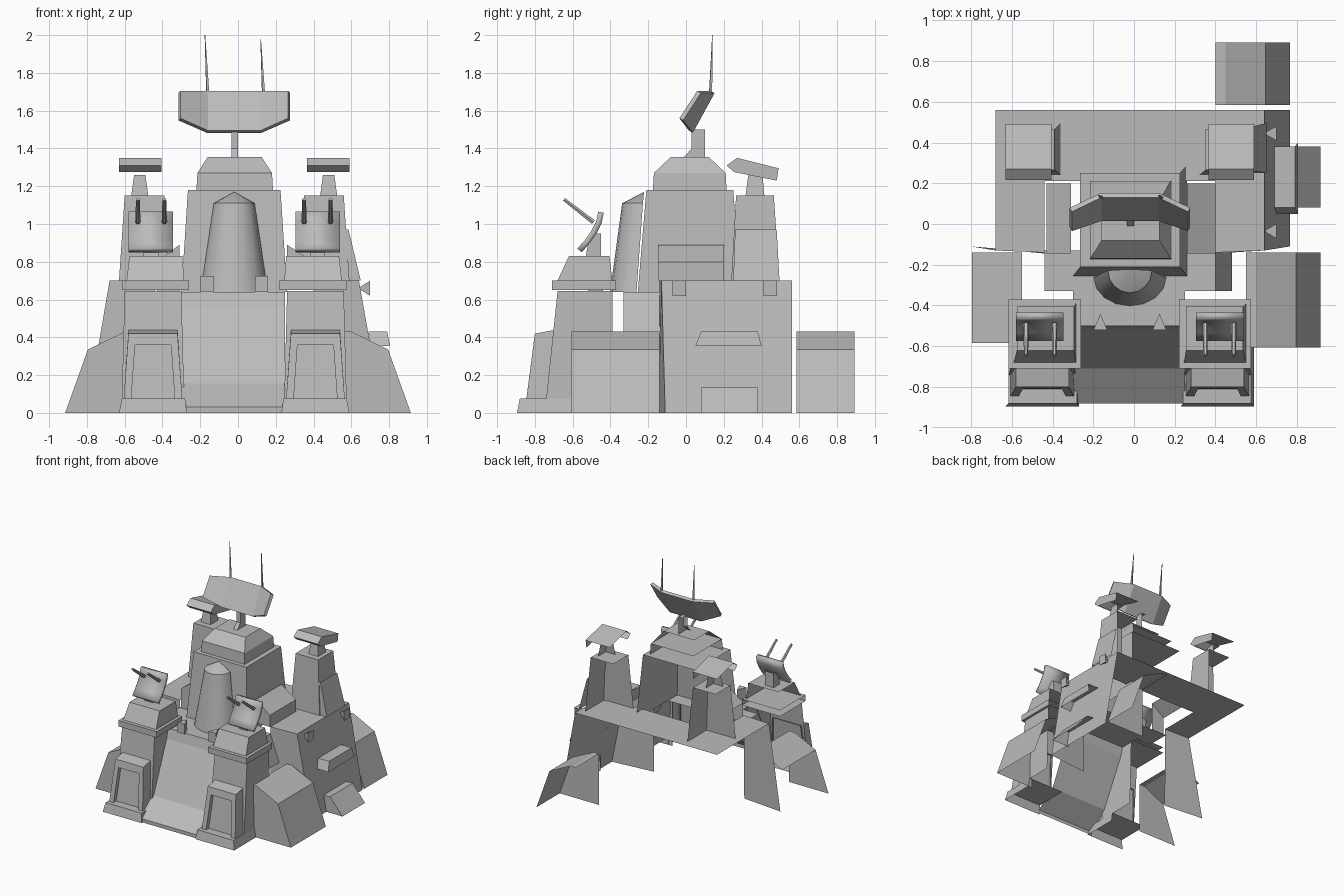
import bpy, math
from mathutils import Vector

if "Cube" in bpy.data.objects:
    bpy.data.objects.remove(bpy.data.objects["Cube"])

grey = bpy.data.materials.new("concrete_grey")
grey.diffuse_color = (0.5, 0.5, 0.5, 1)
grey.use_nodes = True
grey.node_tree.nodes["Principled BSDF"].inputs["Base Color"].default_value = grey.diffuse_color
AXIS = -0.02  # symmetry plane of the building


def sheet(name, verts, faces):
    me = bpy.data.meshes.new(name)
    me.from_pydata([tuple(v) for v in verts], [], faces)
    me.materials.append(grey)
    me.update()
    ob = bpy.data.objects.new(name, me)
    bpy.context.collection.objects.link(ob)
    return ob


def block(name, bottom, top, z0, z1, sides="frt", mirror=False):
    """Tapered block, rectangles as (x0, x1, y0, y1); only listed sides are made."""
    if mirror:
        bottom, top = [(2 * AXIS - r[1], 2 * AXIS - r[0], r[2], r[3]) for r in (bottom, top)]
    v = []
    for (x0, x1, y0, y1), z in ((bottom, z0), (top, z1)):
        v += [(x0, y0, z), (x1, y0, z), (x1, y1, z), (x0, y1, z)]
    table = {"f": (0, 1, 5, 4), "r": (1, 2, 6, 5), "t": (4, 5, 6, 7),
             "l": (3, 0, 4, 7), "b": (2, 3, 7, 6), "d": (3, 2, 1, 0)}
    return sheet(name, v, [table[s] for s in sides])


def strip(name, pts, a, b, axis, feet=None):
    """Open profile swept from a to b; feet closes the cap at a."""
    def put(p, t):
        return (p[0], t, p[1]) if axis == "y" else (t, p[0], p[1])
    n = len(pts)
    v = [put(p, a) for p in pts] + [put(p, b) for p in pts]
    f = [(i, i + 1, n + i + 1, n + i) for i in range(n - 1)]
    if feet is not None:
        v += [put(p, a) for p in feet]
        f.append(tuple(reversed(list(range(n)) + list(range(2 * n, 2 * n + len(feet))))))
    return sheet(name, v, f)


def rod(name, p, q, r0, r1, n=5):
    p, q = Vector(p), Vector(q)
    rot = (q - p).to_track_quat("Z", "Y")
    ring = [rot @ Vector((math.cos(k * math.tau / n), math.sin(k * math.tau / n), 0)) for k in range(n)]
    v = [p + d * r0 for d in ring] + [q + d * r1 for d in ring]
    f = [(k, (k + 1) % n, n + (k + 1) % n, n + k) for k in range(n)] + [tuple(range(n, 2 * n))]
    return sheet(name, v, f)


def smooth(ob, deg=30):
    bpy.ops.object.select_all(action="DESELECT")
    ob.select_set(True)
    bpy.context.view_layer.objects.active = ob
    bpy.ops.object.shade_smooth_by_angle(angle=math.radians(deg))


# --- rear platform: U-shaped deck, front wall, sloped right wall
Z = 0.70
sheet("platform_deck",
      [(-.68, -.13, Z), (-.44, -.14, Z), (-.44, .21, Z), (-.68, .21, Z), (-.68, .56, Z), (.64, .56, Z),
       (.64, .21, Z), (.40, .21, Z), (.40, -.14, Z), (.64, -.13, Z)],
      [(0, 1, 2, 3), (3, 2, 7, 6, 5, 4), (8, 9, 6, 7)])
sheet("platform_walls",
      [(-.80, -.11, 0), (-.44, -.145, 0), (-.44, -.14, Z), (-.68, -.13, Z),
       (.40, -.145, 0), (.765, -.11, 0), (.64, -.13, Z), (.40, -.14, Z),
       (.765, .56, 0), (.64, .56, Z)],
      [(0, 1, 2, 3), (4, 5, 6, 7), (5, 8, 9, 6)])

# --- front terrace, entrance wall and ramp
strip("front_wall", [(-.88, 0), (-.88, .03), (-.71, .155), (-.52, .56), (-.50, .64), (-.14, .64)], .25, -.30, "x")
strip("terrace", [(-.44, .64), (.40, .64), (.48, .42)], -.33, -.13, "y")
for s in (-1, 1):  # small wedge blocks on the terrace
    x = AXIS + s * .145
    sheet("terrace_wedge", [(x - .034, -.52, .64), (x + .034, -.52, .64), (x, -.44, .64),
                            (x - .034, -.52, .725), (x + .034, -.52, .725), (x, -.44, .725)],
          [(0, 1, 4, 3), (1, 2, 5, 4), (3, 4, 5), (2, 0, 3, 5)])

# --- central tower
block("tower_body", (-.30, .26, -.255, .29), (-.265, .225, -.21, .25), .64, 1.18)
block("tower_collar", (-.22, .185, -.175, .215), (-.215, .18, -.17, .21), 1.18, 1.27)
block("tower_roof", (-.215, .18, -.17, .21), (-.16, .125, -.08, .12), 1.27, 1.355)
strip("left_shoulder", [(-.43, .80), (-.31, .89)], -.145, .20, "y", [(-.31, .64), (-.43, .64)])
strip("right_shoulder", [(.26, .89), (.40, .80), (.40, .70)], -.145, .20, "y", [(.26, .70)])

# --- rounded half cone on the tower front
N = 8
rings = [(.178, .14, -.262, .64), (.108, .11, -.228, 1.11)]
v = []
for rx, ry, yc, z in rings:
    for k in range(N + 1):
        a = math.pi * (1 + k / N)
        v.append((AXIS + rx * math.cos(a), yc + ry * math.sin(a), z))
v.append((AXIS, -.222, 1.17))
f = [(k, k + 1, N + 2 + k, N + 1 + k) for k in range(N)]
f += [(N + 1 + k, N + 2 + k, 2 * N + 2) for k in range(N)]
smooth(sheet("half_cone", v, f))

# --- mast, dish and antennas
strip("mast", [(-.01, 1.355), (.03, 1.40), (.03, 1.50), (.10, 1.50)], 0, -.035, "x", [(.10, 1.355)])
cols = [(-.305, .06, 1.705, -.035, 1.56), (-.16, .13, 1.705, .015, 1.495),
        (.12, .13, 1.705, .015, 1.495), (.265, .06, 1.705, -.035, 1.56)]
v = [(x, y, z) for x, y0, z0, y1, z1 in cols for y, z in ((y0, z0), (y1, z1))]
dish = sheet("dish", v, [(2 * i, 2 * i + 1, 2 * i + 3, 2 * i + 2) for i in range(3)])
mod = dish.modifiers.new("thickness", "SOLIDIFY")
mod.thickness, mod.offset = .025, -1
rod("left_antenna", (-.16, .13, 1.69), (-.175, .14, 2.0), .01, .002, 4)
rod("right_antenna", (.135, .13, 1.69), (.12, .14, 1.98), .01, .002, 4)

# --- paired towers
for m in (False, True):
    side = "right_" if m else "left_"

    def mx(x):
        return 2 * AXIS - x if m else x

    # rear tower with wedge-shaped scanner panel
    block(side + "rear_tower", (-.63, -.36, .24, .495), (-.60, -.39, .265, .465), .70, 1.15, mirror=m)
    block(side + "scanner_neck", (-.565, -.475, .315, .415), (-.55, -.49, .33, .405), 1.15, 1.26, mirror=m)
    x0, x1 = sorted((mx(-.63), mx(-.405)))
    strip(side + "scanner", [(.255, 1.275), (.215, 1.31), (.27, 1.35), (.49, 1.295)], x1, x0, "x", [(.48, 1.23)])

    # front gate tower
    block(side + "plinth", (-.63, -.27, -.895, -.60), (-.615, -.28, -.88, -.60), 0, .075, mirror=m)
    block(side + "gate_tower", (-.615, -.285, -.74, -.39), (-.60, -.30, -.68, -.39), .075, .645, mirror=m)
    block(side + "slab", (-.615, -.26, -.71, -.37), (-.615, -.26, -.71, -.37), .65, .70, "frtd", mirror=m)
    block(side + "cap", (-.59, -.285, -.68, -.39), (-.575, -.295, -.62, -.405), .70, .83, mirror=m)
    # doorway frame with a recessed panel
    outer = [(-.605, -.845, .075), (-.58, -.80, .42), (-.32, -.80, .42), (-.295, -.845, .075)]
    inner = [(-.565, -.845, .075), (-.545, -.808, .36), (-.355, -.808, .36), (-.335, -.845, .075)]
    back = [(x, y + .035, z) for x, y, z in inner]
    rear = [(-.605, -.73, .075), (-.58, -.69, .44), (-.32, -.69, .44), (-.295, -.73, .075)]
    v = [(mx(x), y, z) for x, y, z in outer + inner + back + rear]
    f = []
    for i in range(3):
        f += [(i, i + 1, i + 5, i + 4), (i + 4, i + 5, i + 9, i + 8), (i + 1, i, i + 12, i + 13)]
    f.append((8, 9, 10, 11))
    if not m:
        f = [tuple(reversed(q)) for q in f]
    sheet(side + "doorway", v, [tuple(reversed(q)) for q in f])

    # turret: curved shield, neck and twin barrels
    x0, x1 = sorted((mx(-.58), mx(-.345)))
    front = [(-.575, .87), (-.535, .915), (-.50, .965), (-.475, 1.015), (-.465, 1.065)]
    shield = strip(side + "turret_shield", front, x1, x0, "x")
    mod = shield.modifiers.new("thickness", "SOLIDIFY")
    mod.thickness, mod.offset = .03, -1
    smooth(shield)
    block(side + "turret_neck", (-.50, -.42, -.53, -.45), (-.50, -.42, -.51, -.45), .83, .95, "frlb", mirror=m)
    for x in (-.53, -.39):
        rod(side + "barrel", (mx(x), -.49, 1.01), (mx(x), -.645, 1.13), .014, .01, 6)

# sloped foot beside the right rear tower
block("rear_tower_foot", (.56, .65, .25, .495), (.56, .585, .26, .48), .70, .97, "fr")

# --- low buttresses
roof = [(.55, .43), (.60, .43), (.795, .335), (.915, 0)]
strip("right_buttress", roof, -.605, -.14, "y", [(.55, 0)])
strip("back_buttress", [(x - .15, z) for x, z in roof], .585, .892, "y", [(.40, 0)])
strip("left_buttress", [(-.795, .335), (-.60, .43), (-.55, .43)], -.585, -.14, "y", [(-.55, 0), (-.915, 0)])

# --- side entrance: awning and ramp
block("awning", (.70, .805, .05, .40), (.69, .79, .08, .38), .355, .43)
strip("side_ramp", [(.74, .135), (.80, .135), (.915, 0)], .08, .38, "y", [(.74, 0)])

# --- flared lamps on the right wall
for y in (-.035, .445):
    v = [(.635, y, .66)] + [(.70, y + a * .036, .66 + b * .04) for a, b in ((-1, -1), (1, -1), (1, 1), (-1, 1))]
    sheet("wall_lamp", v, [(1, 2, 3, 4), (0, 1, 4), (0, 4, 3), (0, 2, 1)])
